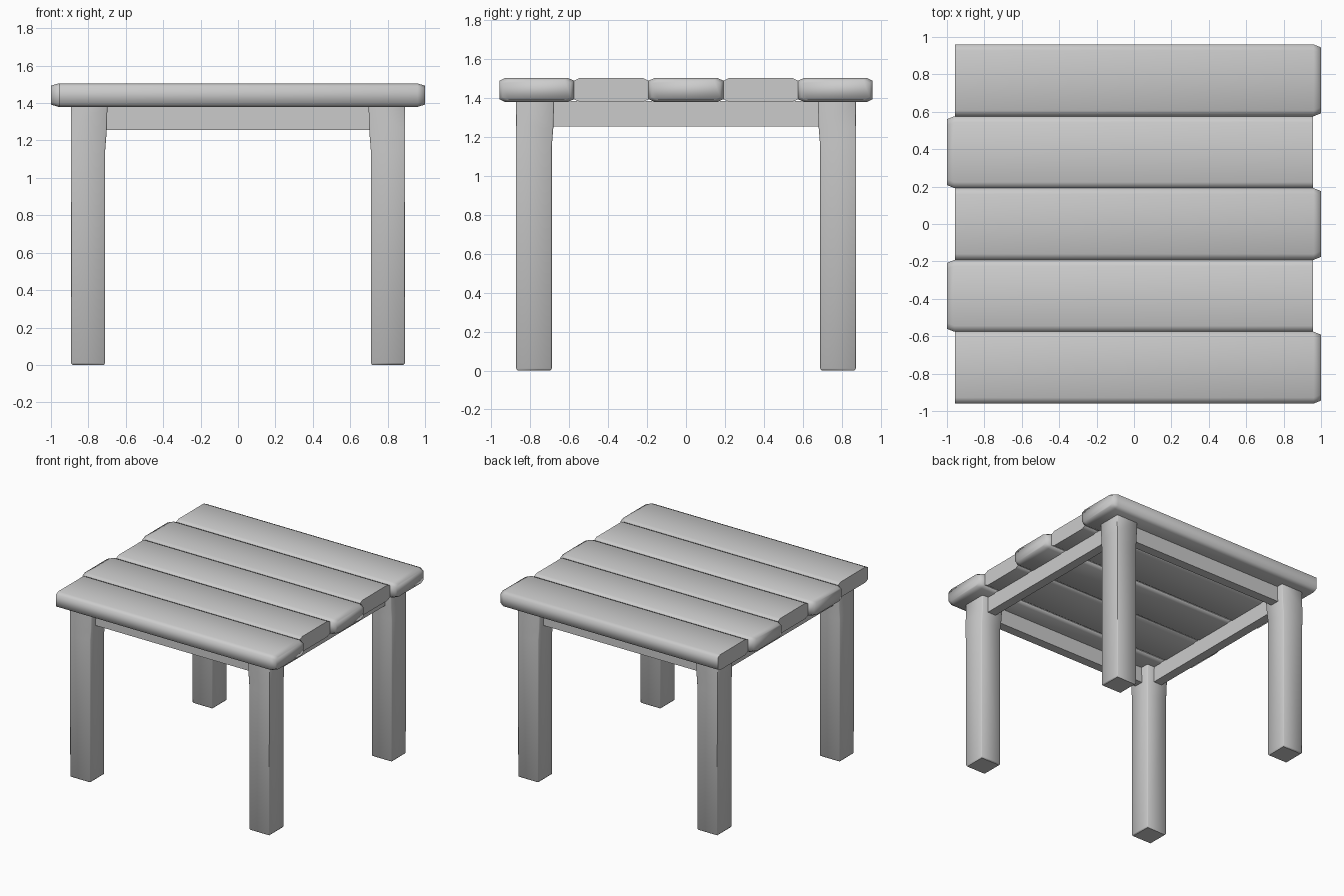
import bpy, bmesh, math

if "Cube" in bpy.data.objects:
    bpy.data.objects.remove(bpy.data.objects["Cube"])


def make_object(name, bm, angle):
    bmesh.ops.recalc_face_normals(bm, faces=bm.faces[:])
    mesh = bpy.data.meshes.new(name)
    bm.to_mesh(mesh)
    bm.free()
    ob = bpy.data.objects.new(name, mesh)
    bpy.context.collection.objects.link(ob)
    bpy.ops.object.select_all(action='DESELECT')
    ob.select_set(True)
    bpy.context.view_layer.objects.active = ob
    bpy.ops.object.shade_smooth_by_angle(angle=math.radians(angle))
    return ob


def loft(rings):
    """Closed solid through a list of equal-length point rings."""
    bm = bmesh.new()
    loops = [[bm.verts.new(p) for p in ring] for ring in rings]
    n = len(loops[0])
    for a, b in zip(loops, loops[1:]):
        for i in range(n):
            j = (i + 1) % n
            bm.faces.new((a[i], a[j], b[j], b[i]))
    bm.faces.new(loops[0])
    bm.faces.new(loops[-1])
    return bm


# Table top planks: chamfered section, one flat end and one tapered end
HALF_W, HALF_H = 0.192, 0.0625
CH_Y, CH_Z = 0.032, 0.015


def plank_ring(x, y, shrink_y, shrink_z):
    w, h = HALF_W - shrink_y, HALF_H - shrink_z
    section = [(w, h - CH_Z), (w - CH_Y, h), (-w + CH_Y, h), (-w, h - CH_Z),
               (-w, -h + CH_Z), (-w + CH_Y, -h), (w - CH_Y, -h), (w, -h + CH_Z)]
    return [(x, y + a, 1.4425 + b) for a, b in section]


for k in range(5):
    side = 1 if k % 2 == 0 else -1
    y = (k - 2) * 2 * HALF_W
    rings = [plank_ring(-0.957 * side, y, 0, 0),
             plank_ring(0.96 * side, y, 0, 0),
             plank_ring(1.0 * side, y, 0.016, 0.012)]
    make_object(f"top_plank_{k + 1}", loft(rings), 75)


# Legs: square posts that flare slightly inward at the top
def make_leg(name, sx, sy):
    def ring(z, flare, inset=0):
        x0, x1 = 0.71 - flare + inset, 0.893 - inset
        y0, y1 = 0.69 - flare + inset, 0.873 - inset
        return [(sx * x, sy * y, z) for x, y in
                ((x0, y0), (x1, y0), (x1, y1), (x0, y1))]
    bm = loft([ring(0, 0, 0.008), ring(0.01, 0), ring(1.15, 0),
               ring(1.25, 0.008), ring(1.385, 0.012)])
    edges = [e for e in bm.edges
             if abs(e.verts[0].co.z - e.verts[1].co.z) > 0.05]
    bmesh.ops.bevel(bm, geom=edges, offset=0.006, segments=1, affect='EDGES')
    make_object(name, bm, 50)


for sx, xname in ((-1, "left"), (1, "right")):
    for sy, yname in ((-1, "front"), (1, "back")):
        make_leg(f"{yname}_{xname}_leg", sx, sy)


# Apron rails between the legs, centred on the posts
def make_rail(name, cx, cy, hx, hy):
    rings = [[(cx + a * hx, cy + b * hy, z) for a, b in
              ((-1, -1), (1, -1), (1, 1), (-1, 1))] for z in (1.255, 1.385)]
    make_object(name, loft(rings), 30)


for s, xname, yname in ((-1, "left", "front"), (1, "right", "back")):
    make_rail(f"{yname}_rail", 0, s * 0.782, 0.74, 0.037)
    make_rail(f"{xname}_rail", s * 0.802, 0, 0.037, 0.72)
